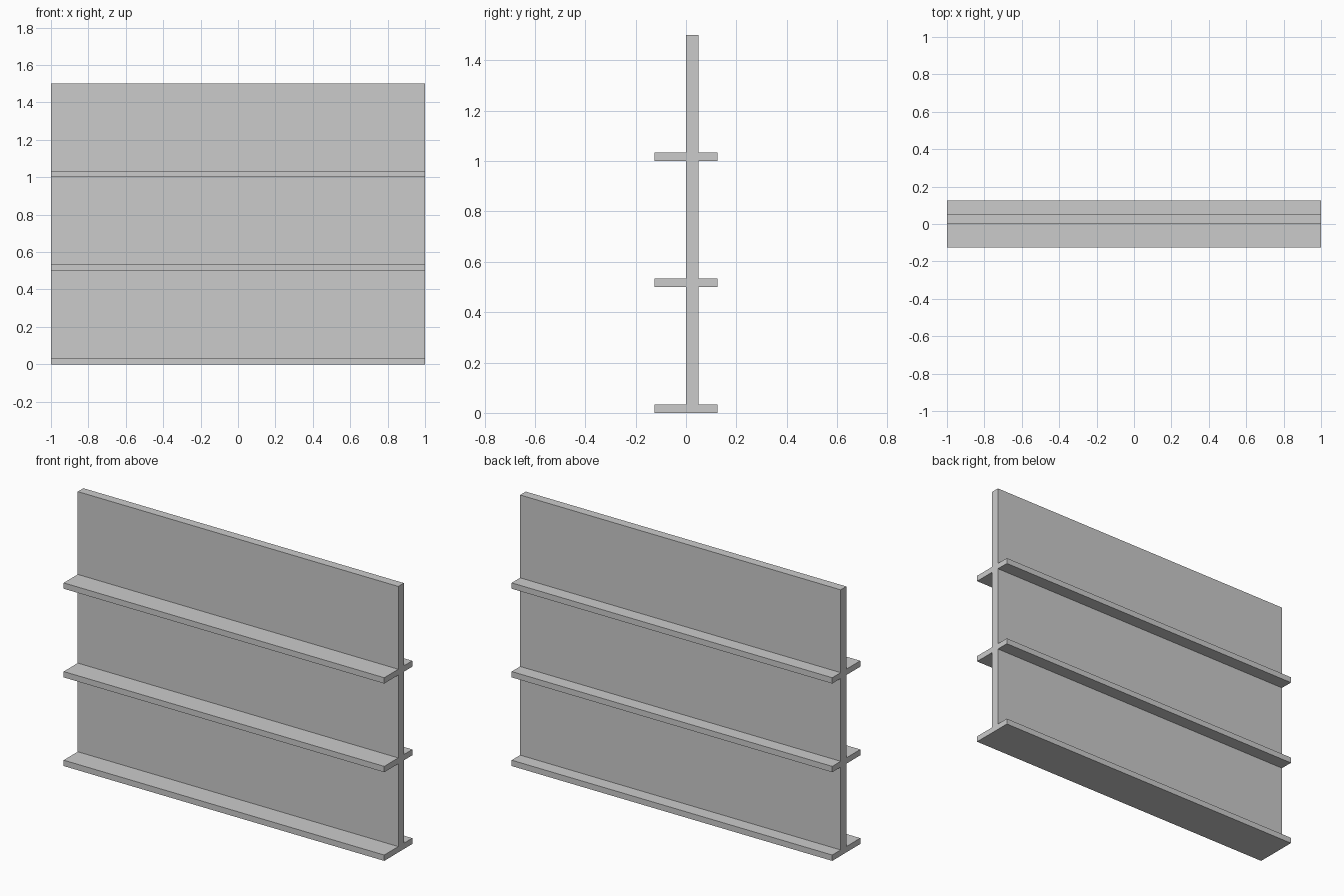
import bpy, bmesh

if "Cube" in bpy.data.objects:
    bpy.data.objects.remove(bpy.data.objects["Cube"])

LENGTH, HEIGHT = 2.0, 1.5
PANEL_FRONT, PANEL_BACK = 0.0, 0.05
SHELF_HALF, SHELF_THICK = 0.125, 0.033
SHELF_HEIGHTS = (0.0, 0.5, 1.0)

grey = bpy.data.materials.new("light grey")
grey.diffuse_color = (0.6, 0.6, 0.6, 1)
grey.use_nodes = True
grey.node_tree.nodes["Principled BSDF"].inputs["Base Color"].default_value = grey.diffuse_color


def side_outline(panel_y, shelf_y):
    """Outline of one side, from the bottom up: a shelf step at each height."""
    pts = []
    for z in SHELF_HEIGHTS:
        if z > 0:
            pts.append((panel_y, z))
        pts += [(shelf_y, z), (shelf_y, z + SHELF_THICK), (panel_y, z + SHELF_THICK)]
    return pts + [(panel_y, HEIGHT)]


# Closed cross-section: up the back side, down the front side
profile = side_outline(PANEL_BACK, SHELF_HALF) + side_outline(PANEL_FRONT, -SHELF_HALF)[::-1]

# Upright panel with shelves on both sides, extruded along x
bm = bmesh.new()
end = bm.faces.new([bm.verts.new((-LENGTH / 2, y, z)) for y, z in profile])
result = bmesh.ops.extrude_face_region(bm, geom=[end], use_keep_orig=True)
moved = [g for g in result["geom"] if isinstance(g, bmesh.types.BMVert)]
bmesh.ops.translate(bm, verts=moved, vec=(LENGTH, 0, 0))
bmesh.ops.recalc_face_normals(bm, faces=bm.faces)

mesh = bpy.data.meshes.new("shelved_panel")
bm.to_mesh(mesh)
bm.free()
mesh.materials.append(grey)
panel = bpy.data.objects.new("shelved_panel", mesh)
bpy.context.collection.objects.link(panel)
